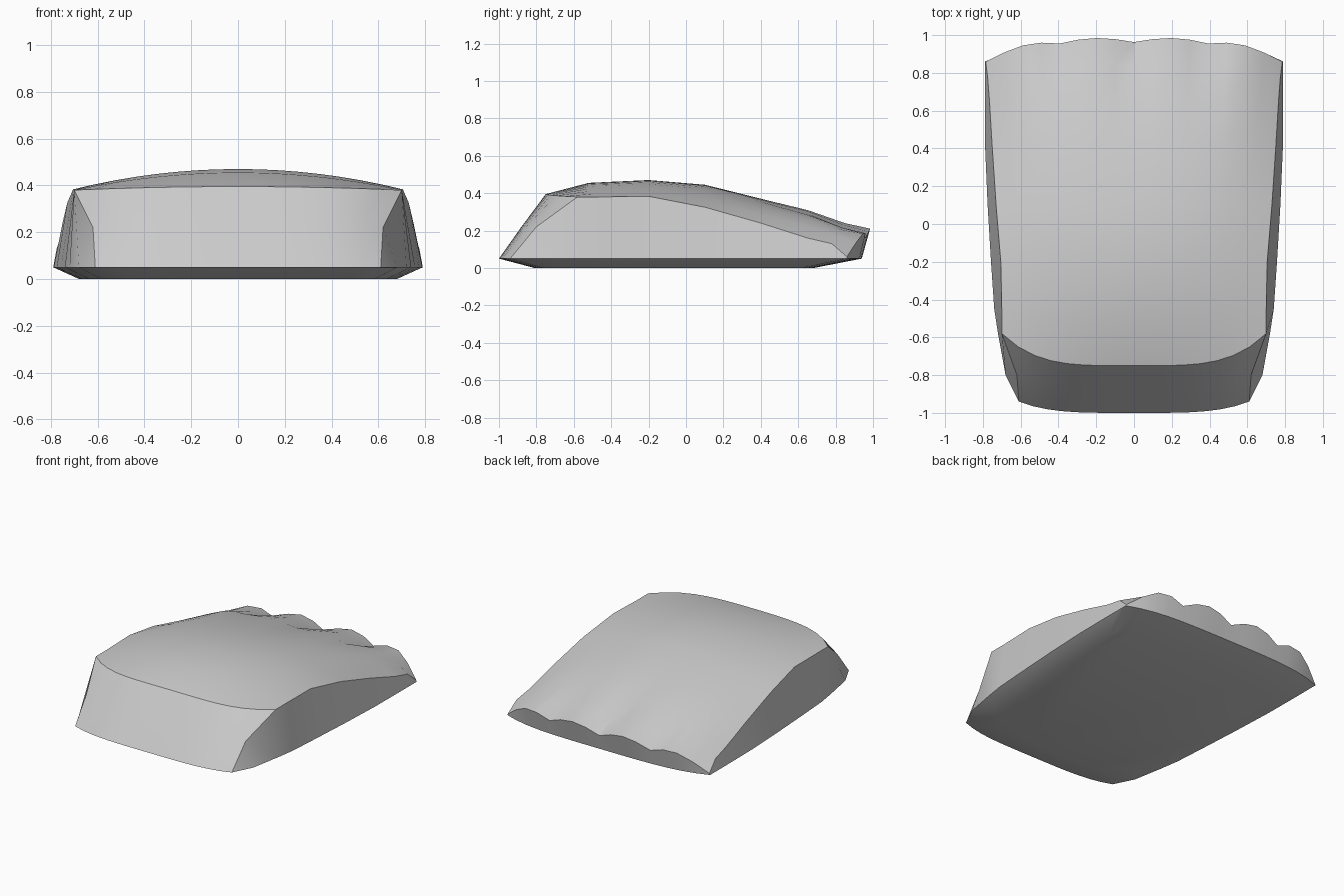
import bpy, bmesh, math

cube = bpy.data.objects.get("Cube")
if cube:
    bpy.data.objects.remove(cube, do_unlink=True)

# Stations from front rim to back rim:
# centre y, edge y, half width, centre z, edge z, rim half width, crown power, groove depth
STATIONS = [
    (-1.00, -0.94, 0.61, 0.05, 0.05, 0.61, 2, 0),
    (-0.88, -0.80, 0.62, 0.22, 0.22, 0.68, 2, 0),
    (-0.75, -0.58, 0.70, 0.395, 0.38, 0.72, 2, 0),
    (-0.52, -0.45, 0.70, 0.455, 0.38, 0.74, 2, 0),
    (-0.20, -0.20, 0.705, 0.47, 0.383, 0.757, 2, 0),
    (0.10, 0.10, 0.73, 0.445, 0.325, 0.775, 2.4, 0),
    (0.40, 0.40, 0.75, 0.37, 0.24, 0.788, 3, 0),
    (0.65, 0.65, 0.765, 0.31, 0.16, 0.79, 4, 0.01),
    (0.85, 0.78, 0.775, 0.24, 0.13, 0.79, 4, 0.03),
    (0.985, 0.86, 0.785, 0.21, 0.06, 0.79, 6, 0.055),
    (0.94, 0.86, 0.79, 0.05, 0.05, 0.79, 4, 0),
]
COLUMNS = 16
RIM_Z = 0.05


def station_points(yc, ye, w, zc, ze, rim_w, power, groove):
    points = [(-rim_w, ye, RIM_Z)]
    for i in range(COLUMNS + 1):
        u = 2 * i / COLUMNS - 1
        a = abs(u)
        # Rounded lobes between three shallow grooves
        dip = groove * (1 - abs(math.sin(2 * math.pi * u))) * (1 - a ** 6)
        y = yc + (ye - yc) * a ** 4 - dip * 0.4
        points.append((w * u, y, zc + (ze - zc) * a ** power - dip))
    return points + [(rim_w, ye, RIM_Z)]


# Padded upper shell
bm = bmesh.new()
rows = [[bm.verts.new(p) for p in station_points(*s)] for s in STATIONS]
for near, far in zip(rows, rows[1:]):
    for i in range(len(near) - 1):
        bm.faces.new((near[i], near[i + 1], far[i + 1], far[i]))
bmesh.ops.remove_doubles(bm, verts=bm.verts, dist=0.0005)

# Bevelled underside and flat sole
rim = [e for e in bm.edges if e.is_boundary]
new = bmesh.ops.extrude_edge_only(bm, edges=rim)["geom"]
for v in new:
    if isinstance(v, bmesh.types.BMVert):
        v.co = (v.co.x * 0.86, v.co.y * 0.77 - 0.04, 0)
bmesh.ops.holes_fill(bm, edges=[e for e in new if isinstance(e, bmesh.types.BMEdge)], sides=0)
bmesh.ops.recalc_face_normals(bm, faces=bm.faces)

mesh = bpy.data.meshes.new("padded_body")
bm.to_mesh(mesh)
bm.free()
body = bpy.data.objects.new("padded_body", mesh)
bpy.context.collection.objects.link(body)

# Plain grey finish
grey = bpy.data.materials.new("plain grey")
grey.use_nodes = True
grey.diffuse_color = (0.6, 0.6, 0.6, 1)
grey.node_tree.nodes["Principled BSDF"].inputs["Base Color"].default_value = (0.6, 0.6, 0.6, 1)
mesh.materials.append(grey)

bpy.context.view_layer.objects.active = body
body.select_set(True)
bpy.ops.object.shade_smooth_by_angle(angle=math.radians(35))
